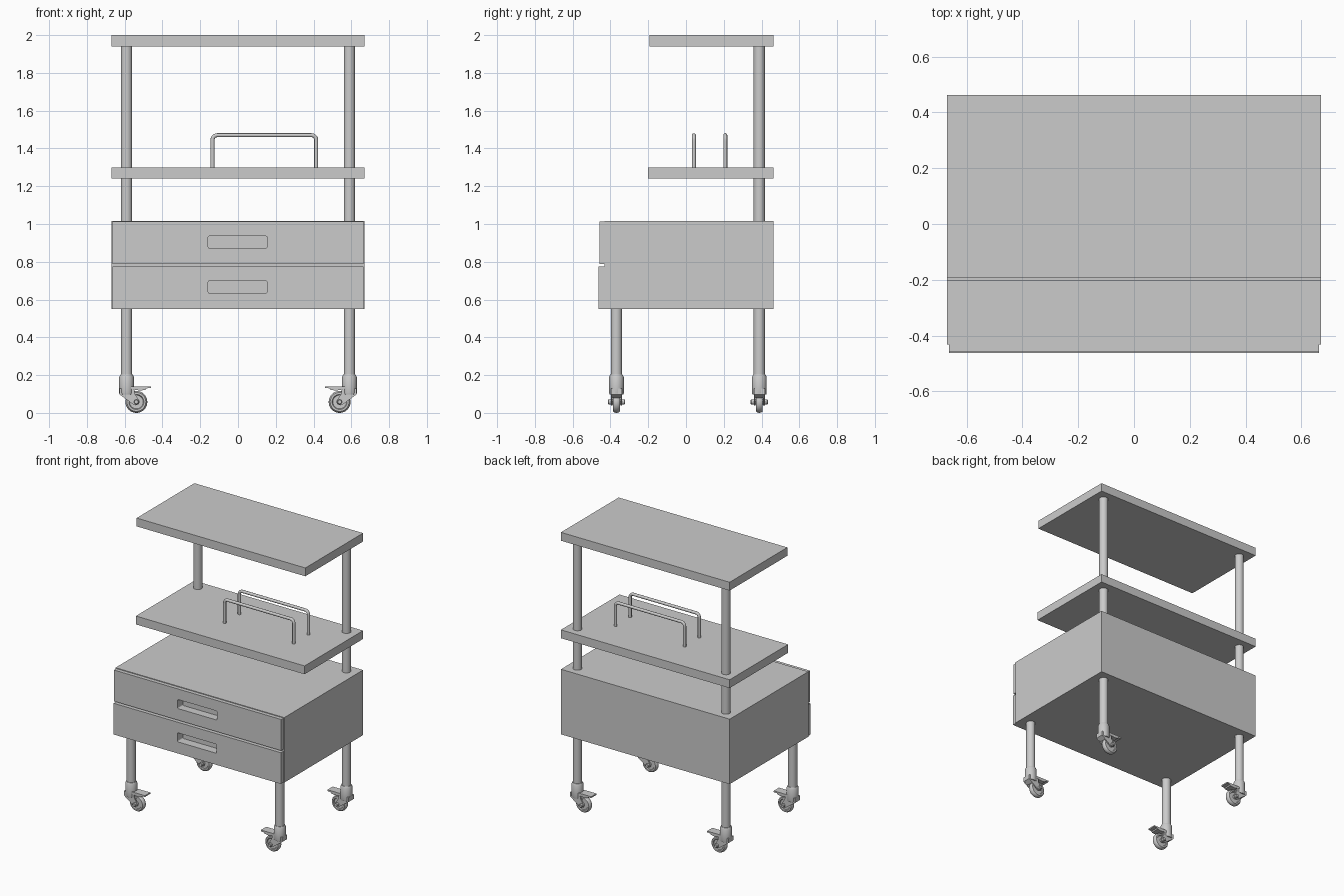
import bpy, bmesh
from math import pi
from mathutils import Matrix, Vector

if "Cube" in bpy.data.objects:
    bpy.data.objects.remove(bpy.data.objects["Cube"])


def finish(name, bm, smooth=False):
    bmesh.ops.recalc_face_normals(bm, faces=bm.faces)
    me = bpy.data.meshes.new(name)
    bm.to_mesh(me)
    bm.free()
    ob = bpy.data.objects.new(name, me)
    bpy.context.collection.objects.link(ob)
    if smooth:
        bpy.ops.object.select_all(action='DESELECT')
        ob.select_set(True)
        bpy.context.view_layer.objects.active = ob
        bpy.ops.object.shade_smooth_by_angle(angle=0.6)
    return ob


def box(name, x, y, z, round_y=0):
    bm = bmesh.new()
    size = Vector((x[1] - x[0], y[1] - y[0], z[1] - z[0]))
    mid = Vector((x[0] + x[1], y[0] + y[1], z[0] + z[1])) / 2
    bmesh.ops.create_cube(bm, size=1, matrix=Matrix.Translation(mid) @ Matrix.Diagonal(size).to_4x4())
    if round_y:
        edges = [e for e in bm.edges if abs(e.verts[0].co.y - e.verts[1].co.y) > 1e-4]
        bmesh.ops.bevel(bm, geom=edges, offset=round_y, segments=3, profile=0.5, affect='EDGES')
    return finish(name, bm)


def lathe(name, profile, at, axis='Z', steps=32):
    # profile is (radius, height along axis), closed at both ends on the axis
    bm = bmesh.new()
    vs = [bm.verts.new((r, 0, h)) for r, h in profile]
    es = [bm.edges.new(p) for p in zip(vs, vs[1:])]
    bmesh.ops.spin(bm, geom=vs + es, axis=(0, 0, 1), cent=(0, 0, 0), angle=2 * pi, steps=steps)
    bmesh.ops.remove_doubles(bm, verts=bm.verts, dist=1e-5)
    if axis == 'Y':
        bm.transform(Matrix.Rotation(pi / 2, 4, 'X'))
    bm.transform(Matrix.Translation(at))
    return finish(name, bm, True)


def rod(name, r, x, y, z0, z1):
    return lathe(name, [(0, z0), (r, z0), (r, z1), (0, z1)], (x, y, 0))


def prism(name, pts, y0, y1):
    bm = bmesh.new()
    face = bm.faces.new([bm.verts.new((x, y0, z)) for x, z in pts])
    new = bmesh.ops.extrude_face_region(bm, geom=[face])['geom']
    bmesh.ops.translate(bm, vec=(0, y1 - y0, 0), verts=[v for v in new if isinstance(v, bmesh.types.BMVert)])
    return finish(name, bm)


# shelves and cabinet
W, BACK = 0.67, 0.462
box("top_shelf", (-W, W), (-0.193, BACK), (1.94, 2.0))
box("middle_shelf", (-W, W), (-0.202, BACK), (1.24, 1.30))
cabinet = box("cabinet", (-W, W), (-0.432, BACK), (0.55, 1.017))

# drawer fronts with recessed grips
for name, z0, z1, front in (("lower", 0.551, 0.775, -0.463), ("upper", 0.788, 1.012, -0.459)):
    drawer = box(name + "_drawer_front", (-0.664, 0.664), (front, -0.432), (z0, z1))
    grip = box(name + "_grip_cutter", (-0.158, 0.154), (-0.6, -0.4), (z0 + 0.083, z0 + 0.148), 0.008)
    grip.hide_render = True
    grip.hide_viewport = True
    for ob in (drawer, cabinet):
        mod = ob.modifiers.new("grip", 'BOOLEAN')
        mod.operation = 'DIFFERENCE'
        mod.solver = 'EXACT'
        mod.object = grip

# bent-rod rails on the middle shelf
for name, y in (("front_rail", 0.042), ("rear_rail", 0.208)):
    cu = bpy.data.curves.new(name, 'CURVE')
    cu.dimensions = '3D'
    cu.bevel_depth = 0.0105
    cu.bevel_resolution = 4
    cu.use_fill_caps = True
    cu.resolution_u = 6
    a, b, zt, r = -0.135, 0.414, 1.47, 0.025
    pts = [(a, 1.295), (a, zt - r), (a + r, zt), (b - r, zt), (b, zt - r), (b, 1.295)]
    sp = cu.splines.new('BEZIER')
    sp.bezier_points.add(5)
    for p, (x, z) in zip(sp.bezier_points, pts):
        p.co = p.handle_left = p.handle_right = (x, y, z)
    k = r * 0.55
    bp = sp.bezier_points
    bp[1].handle_right = (a, y, zt - r + k)
    bp[2].handle_left = (a + r - k, y, zt)
    bp[3].handle_right = (b - r + k, y, zt)
    bp[4].handle_left = (b, y, zt - r + k)
    bpy.context.collection.objects.link(bpy.data.objects.new(name, cu))


def caster(name, s, y):
    # s mirrors the caster so the wheel trails toward the centre
    X = lambda x: s * x
    lathe(name + "_collar", [(0, 0.098), (0.037, 0.098), (0.039, 0.105), (0.039, 0.19), (0.033, 0.202), (0, 0.202)],
          (X(0.59), y, 0))
    wx, wz = X(0.538), 0.058
    lathe(name + "_wheel", [(0, -0.012), (0.036, -0.012), (0.04, -0.018), (0.05, -0.018), (0.056, -0.011),
                            (0.058, 0), (0.056, 0.011), (0.05, 0.018), (0.04, 0.018), (0.036, 0.012), (0, 0.012)],
          (wx, y, wz), 'Y')
    lathe(name + "_axle", [(0, -0.046), (0.01, -0.046), (0.013, -0.042), (0.013, 0.042), (0.01, 0.046), (0, 0.046)],
          (wx, y, wz), 'Y', 16)
    side = [(0.628, 0.13), (0.628, 0.098), (0.555, 0.045), (0.54, 0.04), (0.525, 0.046), (0.52, 0.06),
            (0.545, 0.10), (0.551, 0.13)]
    for tag, d in (("front", -1), ("rear", 1)):
        prism(f"{name}_{tag}_fork", [(X(x), z) for x, z in side], y + d * 0.02, y + d * 0.029)
    prism(name + "_fork_bridge", [(X(x), z) for x, z in
                                  [(0.628, 0.13), (0.628, 0.098), (0.598, 0.078), (0.585, 0.11), (0.55, 0.122), (0.55, 0.13)]],
          y - 0.02, y + 0.02)
    # brake pedal
    prism(name + "_brake_pedal", [(X(x), z) for x, z in
                                  [(0.57, 0.127), (0.57, 0.141), (0.46, 0.141), (0.46, 0.132), (0.485, 0.130), (0.49, 0.122), (0.52, 0.118)]],
          y - 0.03, y + 0.03)


# posts, legs and casters
for side, s in (("left", -1), ("right", 1)):
    rod(side + "_rear_post", 0.03, s * 0.59, 0.388, 1.01, 1.945)
    for depth, y in (("front", -0.368), ("rear", 0.388)):
        rod(f"{side}_{depth}_leg", 0.03, s * 0.59, y, 0.19, 0.555)
        caster(f"{side}_{depth}_caster", s, y)
